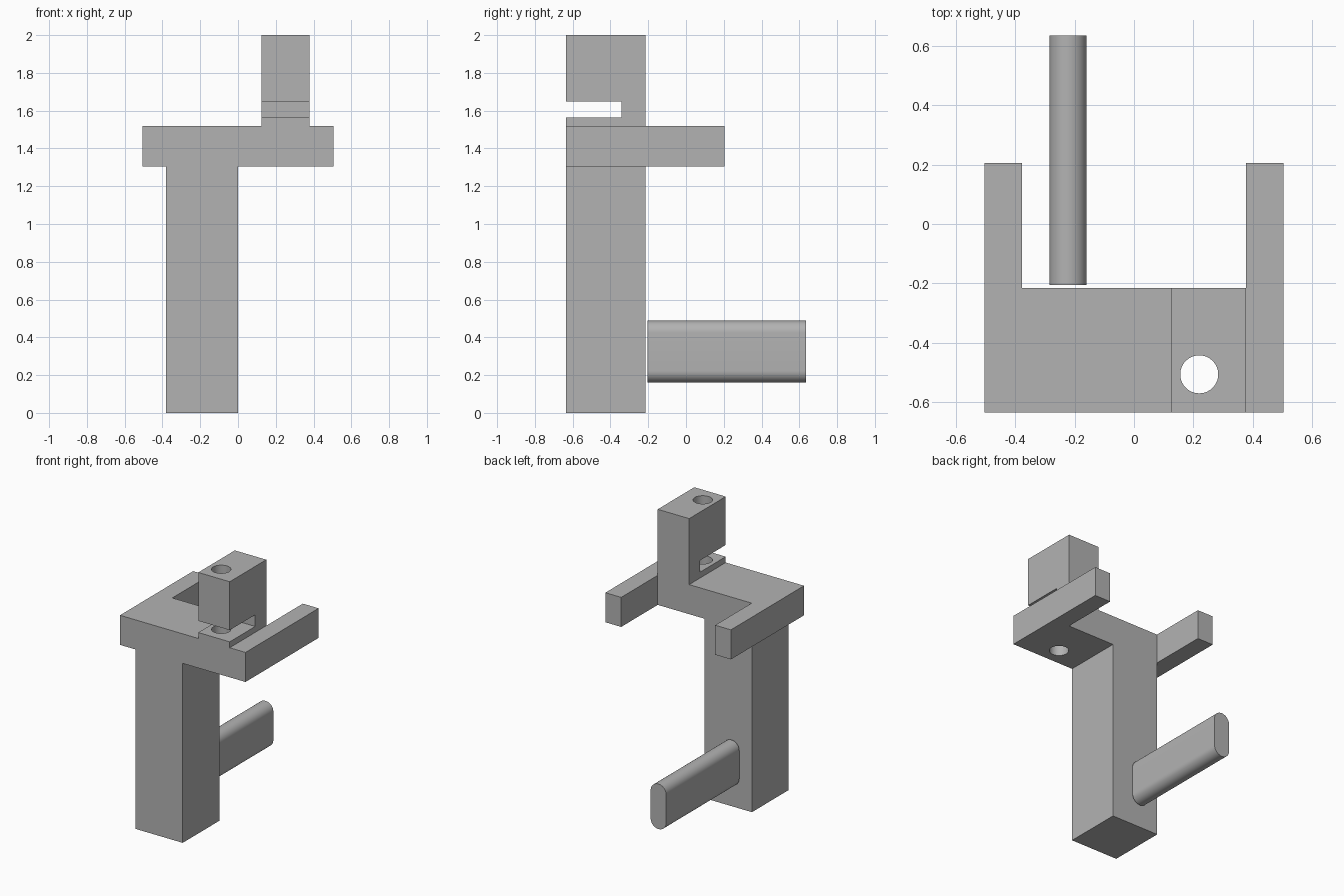
import bpy, bmesh, math
from mathutils import Vector

cube = bpy.data.objects.get("Cube")
if cube:
    bpy.data.objects.remove(cube, do_unlink=True)

grey = bpy.data.materials.new("plain grey")
grey.use_nodes = True
colour = (0.45, 0.45, 0.45, 1)
grey.diffuse_color = colour
grey.node_tree.nodes["Principled BSDF"].inputs["Base Color"].default_value = colour


def prism(name, outline, axis, start, end):
    """Extrude a 2D outline along an axis; its points use the other two axes in order."""
    def place(p, depth):
        coords = list(p)
        coords.insert("xyz".index(axis), depth)
        return Vector(coords)
    bm = bmesh.new()
    face = bm.faces.new([bm.verts.new(place(p, start)) for p in outline])
    shift = place((0, 0), end - start)
    extruded = bmesh.ops.extrude_face_region(bm, geom=[face])["geom"]
    bmesh.ops.translate(bm, vec=shift,
                        verts=[v for v in extruded if isinstance(v, bmesh.types.BMVert)])
    bmesh.ops.recalc_face_normals(bm, faces=bm.faces)
    mesh = bpy.data.meshes.new(name)
    bm.to_mesh(mesh)
    bm.free()
    mesh.materials.append(grey)
    obj = bpy.data.objects.new(name, mesh)
    bpy.context.collection.objects.link(obj)
    return obj


def arc(cx, cy, radius, first, sweep, steps):
    return [(cx + radius * math.cos(first + sweep * i / steps),
             cy + radius * math.sin(first + sweep * i / steps)) for i in range(steps + 1)]


front, back, arm_tip = -0.635, -0.215, 0.205
under, deck, top = 1.305, 1.52, 2.0
inner, outer = 0.378, 0.505

# Square post
post = prism("post", [(-0.38, front), (0, front), (0, back), (-0.38, back)], "z", 0, under)

# Platform with two arms reaching back
half = [(outer, front), (outer, arm_tip), (inner, arm_tip), (inner, back)]
platform = prism("platform", half + [(-x, y) for x, y in reversed(half)], "z", under, deck)

# Tower with a slot open to the front
slot_low, slot_high, slot_end = 1.563, 1.648, -0.342
tower = prism("tower", [(front, deck), (back, deck), (back, top), (front, top),
                        (front, slot_high), (slot_end, slot_high),
                        (slot_end, slot_low), (front, slot_low)], "x", 0.125, inner)

# Loose tongue with rounded top and bottom
r = 0.0625
tongue = prism("tongue", arc(-0.2225, 0.488 - r, r, 0, math.pi, 24)
               + arc(-0.2225, 0.16 + r, r, math.pi, math.pi, 24), "y", -0.205, 0.635)

# Vertical pin hole through the tower and platform
cutter = prism("hole_cutter", arc(0.22, -0.507, 0.064, 0, math.tau, 64)[:-1], "z", 1, 2.2)
cutter.hide_render = True
for part in (platform, tower):
    cut = part.modifiers.new("pin hole", "BOOLEAN")
    cut.operation = "DIFFERENCE"
    cut.solver = "EXACT"
    cut.object = cutter
    bpy.context.view_layer.objects.active = part
    bpy.ops.object.modifier_apply(modifier=cut.name)
bpy.data.objects.remove(cutter, do_unlink=True)

# Smooth the round surfaces, keep the edges sharp
bpy.ops.object.select_all(action="DESELECT")
for part in (post, platform, tower, tongue):
    part.select_set(True)
bpy.context.view_layer.objects.active = post
bpy.ops.object.shade_smooth_by_angle(angle=math.radians(30))
